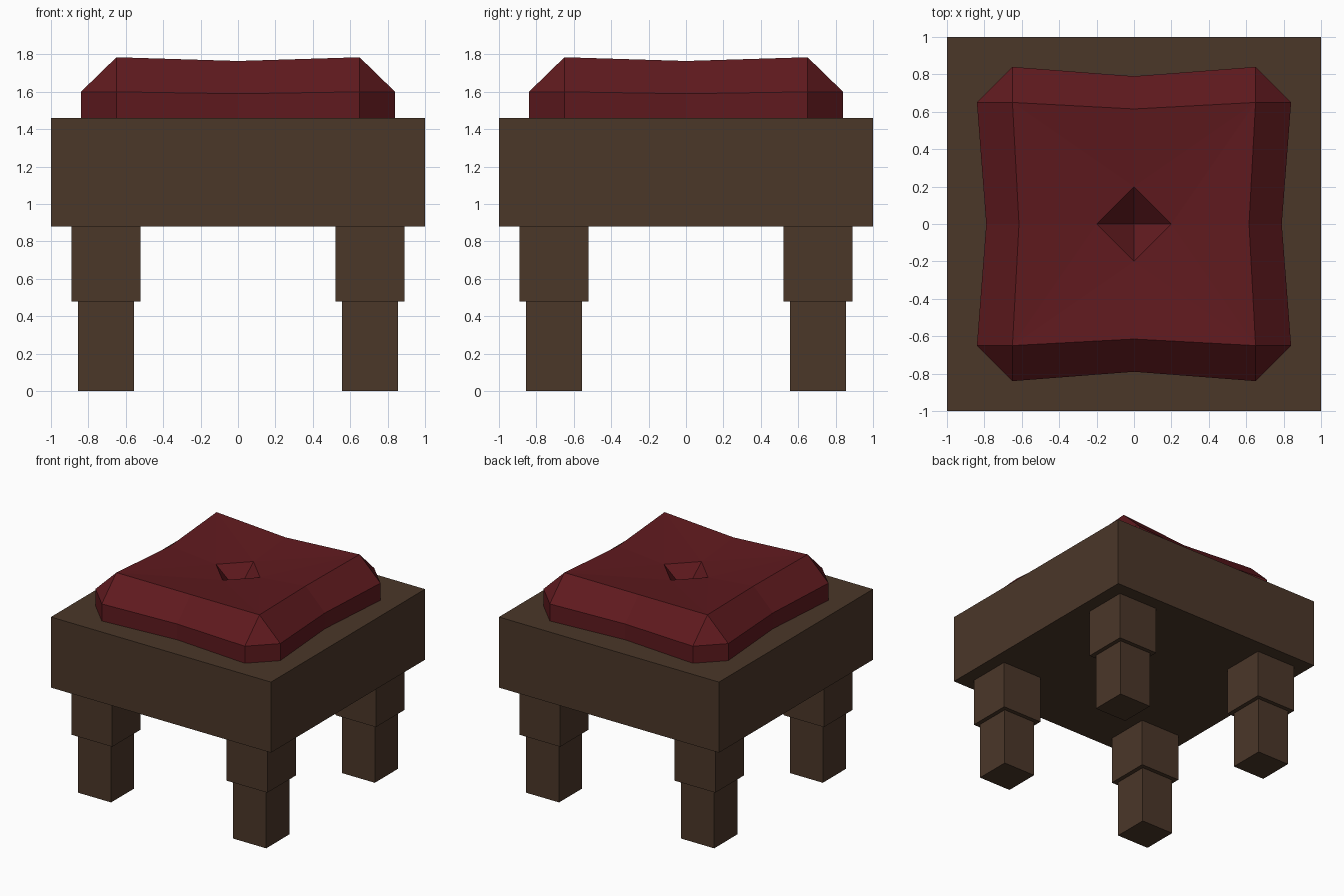
import bpy, bmesh
from mathutils import Matrix, Vector
from math import pi

if "Cube" in bpy.data.objects:
    bpy.data.objects.remove(bpy.data.objects["Cube"])


def material(name, color):
    m = bpy.data.materials.new(name)
    m.diffuse_color = (*color, 1)
    m.use_nodes = True
    m.node_tree.nodes["Principled BSDF"].inputs["Base Color"].default_value = m.diffuse_color
    return m


wood = material("dark wood", (0.07, 0.038, 0.022))
fabric = material("red fabric", (0.115, 0.01, 0.013))


def finish(bm, name, mat):
    bmesh.ops.recalc_face_normals(bm, faces=bm.faces)
    mesh = bpy.data.meshes.new(name)
    bm.to_mesh(mesh)
    bm.free()
    mesh.materials.append(mat)
    obj = bpy.data.objects.new(name, mesh)
    bpy.context.collection.objects.link(obj)


def box(name, x, y, half, z0, z1):
    bm = bmesh.new()
    place = Matrix.Translation((x, y, (z0 + z1) / 2)) @ Matrix.Diagonal((2 * half, 2 * half, z1 - z0, 1))
    bmesh.ops.create_cube(bm, size=1, matrix=place)
    finish(bm, name, wood)


# Wooden seat block
box("seat_frame", 0, 0, 1.0, 0.88, 1.46)

# Four stepped legs
for side, sx in (("left", -1), ("right", 1)):
    for end, sy in (("front", -1), ("back", 1)):
        x, y = sx * 0.705, sy * 0.705
        box(f"{end}_{side}_leg_upper", x, y, 0.185, 0.48, 0.88)
        box(f"{end}_{side}_leg_lower", x, y, 0.15, 0.0, 0.48)

# Cushion: each ring is one quarter of the outline turned four times
bm = bmesh.new()


def ring(points):
    return [bm.verts.new(Matrix.Rotation(q * pi / 2, 3, "Z") @ Vector(p))
            for q in range(4) for p in points]


base = ring([(0.79, 0, 1.46), (0.84, 0.65, 1.46), (0.65, 0.84, 1.46)])
rim = ring([(0.79, 0, 1.59), (0.84, 0.65, 1.60), (0.65, 0.84, 1.60)])
top = ring([(0.615, 0, 1.765), (0.65, 0.65, 1.785)])
button = ring([(0.2, 0, 1.725)])
centre = bm.verts.new((0, 0, 1.55))

bm.faces.new(base[::-1])
for i in range(12):
    j = (i + 1) % 12
    bm.faces.new((base[i], base[j], rim[j], rim[i]))
for q in range(4):
    r, r1, r2, r3 = (rim[(3 * q + k) % 12] for k in range(4))
    t, corner, t2 = (top[(2 * q + k) % 8] for k in range(3))
    b, b2 = button[q], button[(q + 1) % 4]
    # sloped sides and clipped corner
    bm.faces.new((r, r1, corner, t))
    bm.faces.new((r1, r2, corner))
    bm.faces.new((r2, r3, t2, corner))
    # sagging top and tufted dimple
    bm.faces.new((t, corner, b))
    bm.faces.new((corner, b2, b))
    bm.faces.new((corner, t2, b2))
    bm.faces.new((b, b2, centre))
finish(bm, "cushion", fabric)
